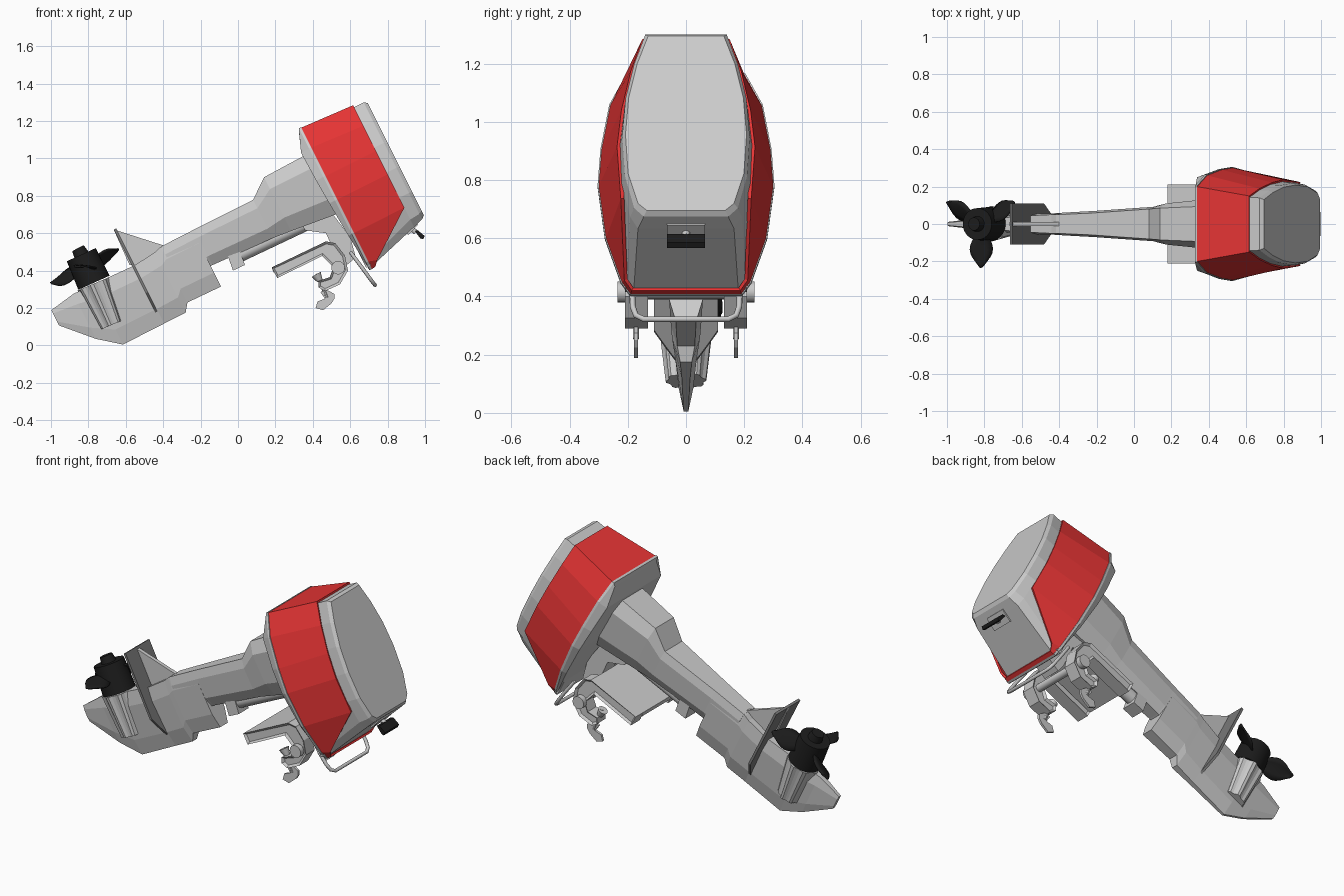
import bpy, bmesh
from math import sin, cos, pi, atan2, radians
from mathutils import Vector

if "Cube" in bpy.data.objects:
    bpy.data.objects.remove(bpy.data.objects["Cube"])

A = atan2(1, 2)                       # tilt of the whole motor
C, S = cos(A), sin(A)


def W(u, v, y):
    """Motor frame (u along the leg, v towards the boat) to world."""
    return Vector((C * u + S * v, y, S * u - C * v))


def material(name, col):
    m = bpy.data.materials.new(name)
    m.diffuse_color = (*col, 1)
    m.use_nodes = True
    m.node_tree.nodes["Principled BSDF"].inputs["Base Color"].default_value = m.diffuse_color
    return m


RED = material("red_paint", (0.8, 0.035, 0.035))
BLACK = material("black_plastic", (0.012, 0.012, 0.012))
DARK = material("dark_grey", (0.2, 0.2, 0.2))


def finish(name, bm, mat=None, smooth=False):
    bmesh.ops.recalc_face_normals(bm, faces=bm.faces)
    me = bpy.data.meshes.new(name)
    bm.to_mesh(me)
    bm.free()
    ob = bpy.data.objects.new(name, me)
    bpy.context.collection.objects.link(ob)
    if mat:
        me.materials.append(mat)
    if smooth:
        bpy.context.view_layer.objects.active = ob
        ob.select_set(True)
        bpy.ops.object.shade_smooth_by_angle(angle=radians(35))
        ob.select_set(False)
    return ob


def loft(name, rings, mat=None, caps=True, smooth=False):
    """Skin half profiles of (u, v, half width), mirrored in y."""
    bm = bmesh.new()
    loops = []
    for h in rings:
        pts = [W(u, v, w) for u, v, w in h] + [W(u, v, -w) for u, v, w in reversed(h)]
        loops.append([bm.verts.new(p) for p in pts])
    n = len(loops[0])
    for a, b in zip(loops, loops[1:]):
        for i in range(n):
            j = (i + 1) % n
            bm.faces.new((a[i], a[j], b[j], b[i]))
    if caps:
        for r in (loops[0], loops[-1]):
            for i in range(n // 2 - 1):
                bm.faces.new((r[i], r[i + 1], r[n - 2 - i], r[n - 1 - i]))
    return finish(name, bm, mat, smooth)


def prism(name, pts, y0, y1, mat=None, rim=0):
    """Extrude a world x-z outline from y0 to y1, optionally with recessed sides."""
    bm = bmesh.new()
    a = [bm.verts.new((x, y0, z)) for x, z in pts]
    b = [bm.verts.new((x, y1, z)) for x, z in pts]
    caps = [bm.faces.new(a), bm.faces.new(b[::-1])]
    for i in range(len(a)):
        j = (i + 1) % len(a)
        bm.faces.new((a[i], a[j], b[j], b[i]))
    bmesh.ops.recalc_face_normals(bm, faces=bm.faces)
    if rim:
        bmesh.ops.inset_individual(bm, faces=caps, thickness=rim, depth=-0.012)
    return finish(name, bm, mat)


def cyl(name, p0, p1, r0, r1=None, n=20, mat=None, ribs=0):
    p0, p1 = Vector(p0), Vector(p1)
    d = p1 - p0
    side = d.orthogonal().normalized()
    up = d.normalized().cross(side)
    bm = bmesh.new()
    ends = []
    for p, r in ((p0, r0), (p1, r0 if r1 is None else r1)):
        ends.append([bm.verts.new(p + (side * cos(t) + up * sin(t)) * (r - ribs * (i // 2 % 2)))
                     for i in range(n) for t in [2 * pi * i / n]])
    a, b = ends
    bm.faces.new(a)
    bm.faces.new(b)
    for i in range(n):
        bm.faces.new((a[i], a[(i + 1) % n], b[(i + 1) % n], b[i]))
    return finish(name, bm, mat, smooth=not ribs)


def ring(u, prof):
    return [(u, v, w) for v, w in prof]


# Cowl: grey core with rounded top cap
base = [(-.88, .19), (-.77, .25), (-.6, .28), (-.46, .29), (-.26, .265), (-.09, .205), (-.055, .18)]
mid = [(-.862, .142), (-.75, .18), (-.62, .21), (-.47, .226), (-.32, .221), (-.19, .192), (-.145, .165)]
top = [(-.862, .14), (-.75, .178), (-.62, .207), (-.47, .219), (-.32, .21), (-.195, .178), (-.163, .145)]
edge = [(-.848, .13), (-.74, .168), (-.61, .197), (-.47, .208), (-.32, .199), (-.205, .165), (-.178, .135)]
loft("cowl_core", [ring(.82, base), ring(1.125, mid), ring(1.182, top), ring(1.2, edge)])

# Red side and rear panel wrapping the cowl
red0 = [(-.89, .20), (-.77, .26), (-.6, .29), (-.46, .30), (-.26, .275), (-.09, .22), (-.045, .19)]
red1 = ring(1.125, [(-.873, .15), (-.75, .19), (-.6, .222), (-.46, .237), (-.261, .224)])
red1 += [(.87, -.075, .212), (.845, -.048, .187)]
panel = loft("cowl_red_panel", [ring(.822, red0), red1], RED, caps=False)
mod = panel.modifiers.new("thickness", 'SOLIDIFY')
mod.thickness, mod.offset = .012, -1

# Lower pan, deeper towards the rear
rim = [(v * 1.003, w + .004) for v, w in red0]
drops = [.80, .762, .768, .776, .79, .805, .808]
low = [(u, v + (.02 if v < -.8 else 0), w * .96) for u, (v, w) in zip(drops, red0)]
loft("cowl_pan", [low, ring(.81, rim), ring(.823, rim)])

# Front latch: recessed plate and black pull
prism("latch_plate", [(.90, .60), (.955, .655), (.963, .645), (.91, .59)], -.065, .065)
cyl("latch_button", (.92, 0, .63), (.95, 0, .605), .014, n=12)
prism("latch_handle", [(.945, .612), (.962, .615), (.998, .585), (.99, .567), (.975, .572)], -.065, .065, BLACK)


# Leg and gearcase, one skin along the leg axis
def section(u, v0, v1, w0, w1, w2, w3):
    d = v1 - v0
    return [(u, v0, w0), (u, v0 + .22 * d, w1), (u, v0 + .75 * d, w2), (u, v1, w3)]


loft("gearcase", [
    section(-.808, -.615, -.523, .008, .012, .012, .006),
    section(-.664, -.64, -.371, .018, .028, .02, .008),
    section(-.548, -.638, -.279, .028, .042, .025, .008),
    section(-.30, -.63, -.281, .045, .055, .038, .014),
    section(-.172, -.645, -.282, .05, .058, .048, .02),
    section(-.139, -.655, -.326, .05, .06, .052, .03),
    section(.06, -.656, -.322, .058, .068, .058, .035)])
loft("leg", [
    section(-.13, -.657, -.44, .05, .06, .055, .03),
    section(.07, -.659, -.445, .058, .07, .062, .035),
    section(.42, -.66, -.43, .08, .092, .085, .05),
    section(.527, -.742, -.42, .085, .11, .10, .06),
    section(.80, -.75, -.39, .095, .135, .125, .08)])

# Anti-ventilation plate and its fin
loft("ventilation_plate", [
    ring(u, [(-.851, .11), (-.47, .11), (-.40, .065), (-.331, .018)]) for u in (-.317, -.303)], DARK)
prism("plate_fin", [(-.665, .62), (-.40, .535), (-.40, .44), (-.58, .43)], -.011, .011)

# Ribbed gear housing and propeller
cyl("gear_housing", W(-.54, -.64, 0), W(-.555, -.40, 0), .097, .07, 32, ribs=.008)
cyl("propeller_hub", (-.838, 0, .485), (-.77, 0, .335), .085, .092, 24, BLACK)
cyl("propeller_nut", (-.856, 0, .52), (-.83, 0, .47), .035, .045, 12, BLACK)
axis, hub = W(0, 1, 0), Vector((-.82, 0, .425))
for k in range(3):
    a = 2 * pi * k / 3
    out = Vector((0, -1, 0)) * cos(a) + W(1, 0, 0) * sin(a)
    tan = out.cross(axis)
    bm = bmesh.new()
    rows = []
    for i in range(9):
        t = i / 8
        chord = .028 + .042 * sin(pi * min(1, t * 1.02) ** 1.1) - .016 * t
        p = radians(42 - 20 * t)
        rows.append([bm.verts.new(hub + out * (.06 + .175 * t - .012 * s * s)
                                  + (tan * cos(p) + axis * sin(p)) * chord * s + axis * .008 * s * s)
                     for s in (-1, -.5, 0, .5, 1)])
    for r, q in zip(rows, rows[1:]):
        for j in range(4):
            bm.faces.new((r[j], r[j + 1], q[j + 1], q[j]))
    blade = finish(f"propeller_blade_{k + 1}", bm, BLACK, smooth=True)
    mod = blade.modifiers.new("thickness", 'SOLIDIFY')
    mod.thickness, mod.offset = .009, 0

# Swivel tube, its end block and the bracket to the pivot
cyl("swivel_tube", (-.01, 0, .475), (.37, 0, .655), .04, n=12)
prism("swivel_block", [(-.065, .51), (0, .535), (.037, .43), (-.027, .40)], -.045, .045)
prism("swivel_bracket", [(.33, .66), (.50, .71), (.60, .58), (.63, .47), (.57, .42), (.53, .47), (.47, .60), (.36, .615)], -.055, .055)
prism("steering_plate", [(.585, .615), (.61, .63), (.71, .43), (.685, .415)], -.21, .21)

# Transom clamps with screws, one per side
hook = [(.18, .417), (.47, .556), (.52, .547), (.572, .48), (.588, .40), (.545, .326), (.465, .29),
        (.43, .31), (.43, .345), (.49, .365), (.51, .417), (.45, .478), (.21, .36)]
for s, side in ((-1, "left"), (1, "right")):
    prism(f"clamp_{side}", hook, s * .13, s * .21, rim=.014)
    y = s * .172
    cyl(f"clamp_screw_{side}", (.425, y, .385), (.475, y, .255), .011, n=10)
    cyl(f"clamp_pad_{side}", (.418, y, .38), (.438, y, .345), .028, .016, 14)
    prism(f"clamp_paddle_{side}", [(.44, .285), (.47, .30), (.515, .275), (.515, .25), (.50, .225),
                                   (.455, .188), (.415, .20), (.425, .235), (.465, .25)], y - .007, y + .007)
    cyl(f"pivot_cap_{side}", (.535, s * .205, .415), (.535, s * .235, .415), .036, n=16)
prism("clamp_bridge", [(.18, .417), (.47, .556), (.48, .53), (.19, .39)], -.135, .135)
cyl("pivot_shaft", (.535, -.21, .415), (.535, .21, .415), .022, n=16)

# Bent carry bar below the cowl
cu = bpy.data.curves.new("carry_bar", 'CURVE')
cu.dimensions = '3D'
cu.bevel_depth, cu.bevel_resolution = .01, 2
half = [(.60, .175, .50), (.66, .185, .42), (.70, .183, .365), (.722, .172, .335), (.733, .145, .322)]
path = half + [(x, -y, z) for x, y, z in reversed(half)]
sp = cu.splines.new('POLY')
sp.points.add(len(path) - 1)
for p, q in zip(sp.points, path):
    p.co = (*q, 1)
cu.use_fill_caps = True
bpy.context.collection.objects.link(bpy.data.objects.new("carry_bar", cu))
